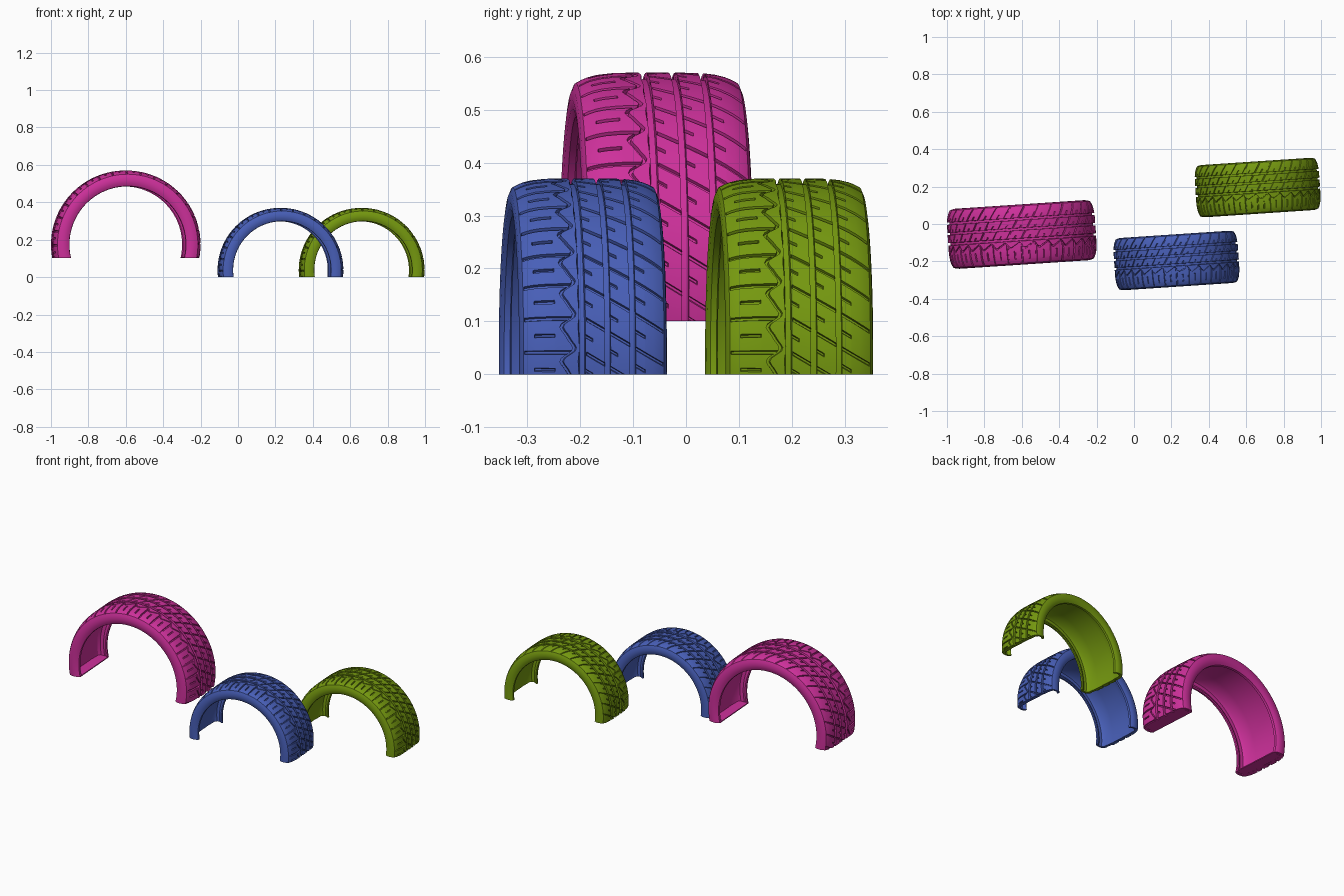
import bpy, bmesh, math

cube = bpy.data.objects.get("Cube")
if cube:
    bpy.data.objects.remove(cube, do_unlink=True)

YAW = math.radians(3.8)
PITCHES = 32            # tread pattern repeats around a full tyre
SLANT = 0.25            # how far the cross cuts lean, radians per half width
WAVE_U, WAVE_AMP = -0.36, 0.08

# Tread layout across the width, from -1 to 1: (centre, half width, depth)
GROOVES = [(WAVE_U, 0.018, 0.02), (-0.165, 0.035, 0.032),
           (0.18, 0.035, 0.032), (0.52, 0.035, 0.032)]
LONG_CUTS = [(-0.93, -0.38), (-0.10, 0.14), (0.22, 0.48), (0.56, 0.93)]
SHORT_CUTS = [(-0.8, -0.54), (-0.12, -0.03), (0.22, 0.31), (0.56, 0.68)]
CUT_DEPTH = 0.018
# Rows in one pitch: (position, cut kind)
ROWS = [(0, ""), (0.025, "L"), (0.09, "L"), (0.115, ""), (0.21, ""), (0.3, ""), (0.4, ""),
        (0.5, ""), (0.525, "S"), (0.58, "S"), (0.605, ""), (0.7, ""), (0.8, ""), (0.9, "")]
# Sidewall, bead and inner lining of one side: (width, radius)
SIDE = [(0.985, 0.915), (1, 0.87), (0.985, 0.825), (0.94, 0.79), (0.86, 0.785),
        (0.84, 0.8), (0.92, 0.85), (0.91, 0.9), (0.82, 0.925), (0.4, 0.938)]


def make_material(name, rgb):
    mat = bpy.data.materials.new(name)
    mat.use_nodes = True
    mat.diffuse_color = (*rgb, 1)
    bsdf = next(n for n in mat.node_tree.nodes if n.type == "BSDF_PRINCIPLED")
    bsdf.inputs["Base Color"].default_value = (*rgb, 1)
    bsdf.inputs["Roughness"].default_value = 0.6
    return mat


def tread_columns():
    """Widths at which the tread needs an edge."""
    us = {-0.95, -0.7, -0.5, 0, 0.4, 0.8, 0.87, 0.95, -0.87}
    for c, h, _ in GROOVES:
        us |= {c - h - 0.012, c - h, c + h, c + h + 0.012}
    for a, b in LONG_CUTS + SHORT_CUTS:
        us |= {a - 0.01, a, b, b + 0.01}
    return sorted({round(u, 4) for u in us})


def tread_depth(u, kind):
    depth = max([d for c, h, d in GROOVES if abs(u - c) <= h + 1e-4], default=0)
    cuts = {"L": LONG_CUTS, "S": SHORT_CUTS}.get(kind, [])
    if any(a - 1e-4 <= u <= b + 1e-4 for a, b in cuts):
        depth = max(depth, CUT_DEPTH)
    return depth


def wave_shift(u, t):
    fade = min(1, max(0, (0.16 - abs(u - WAVE_U)) / 0.12))
    return WAVE_AMP * fade * (math.sin(math.tau * t) + 0.25 * math.sin(2 * math.tau * t))


def cross_section(t, kind):
    """Closed loop of (width, radius): tread, one side, lining, other side."""
    tread = []
    for u in tread_columns():
        radius = 1 - 0.065 * abs(u) ** 5 - tread_depth(u, kind)
        tread.append((u + wave_shift(u, t), radius, u))
    right = [(u, r, u) for u, r in SIDE]
    left = [(-u, r, -u) for u, r in reversed(SIDE)]
    return tread + right + left


def make_tyre(name, mat, centre, radius, half_width, cut_z):
    bm = bmesh.new()
    rings = []
    for i in range(PITCHES):
        for t, kind in ROWS:
            ring = []
            for y, r, u in cross_section(t, kind):
                ang = math.tau * (i + t) / PITCHES - SLANT * max(0, u + 0.13)
                ring.append(bm.verts.new((radius * r * math.cos(ang), half_width * y,
                                          radius * r * math.sin(ang))))
            rings.append(ring)
    for j, ring in enumerate(rings):
        after = rings[(j + 1) % len(rings)]
        for k in range(len(ring)):
            n = (k + 1) % len(ring)
            bm.faces.new((ring[k], ring[n], after[n], after[k]))

    # Slice off the lower part and close the cut ends
    cut = bmesh.ops.bisect_plane(
        bm, geom=bm.verts[:] + bm.edges[:] + bm.faces[:], dist=1e-6,
        plane_co=(0, 0, cut_z), plane_no=(0, 0, 1), clear_inner=True)
    edges = [e for e in cut["geom_cut"] if isinstance(e, bmesh.types.BMEdge) and e.is_boundary]
    bmesh.ops.holes_fill(bm, edges=edges, sides=0)
    bmesh.ops.recalc_face_normals(bm, faces=bm.faces[:])

    mesh = bpy.data.meshes.new(name)
    bm.to_mesh(mesh)
    bm.free()
    mesh.materials.append(mat)
    obj = bpy.data.objects.new(name, mesh)
    bpy.context.collection.objects.link(obj)
    obj.location = centre
    obj.rotation_euler.z = YAW
    bpy.ops.object.select_all(action="DESELECT")
    obj.select_set(True)
    bpy.context.view_layer.objects.active = obj
    bpy.ops.object.shade_smooth_by_angle(angle=math.radians(30))
    return obj


def make_foot_plate(name, mat, tyre, side, radius, half_width, cut_z):
    """Thin plate closing the hollow of a cut end."""
    inner, outer = [math.sqrt((radius * r) ** 2 - cut_z ** 2) for r in (0.787, 0.945)]
    thick = 0.006
    bpy.ops.mesh.primitive_cube_add(size=1)
    plate = bpy.context.object
    plate.name = name
    plate.scale = (outer - inner, 1.76 * half_width, thick)
    plate.location = (side * (inner + outer) / 2, 0, cut_z + thick / 2 + 0.0005)
    plate.parent = tyre
    plate.data.materials.append(mat)


pink = make_material("magenta rubber", (0.62, 0.03, 0.33))
blue = make_material("blue rubber", (0.065, 0.115, 0.48))
green = make_material("olive green rubber", (0.18, 0.32, 0.005))

# Large tyre, with closed ends
big_radius, big_width, big_cut = 0.396, 0.161, -0.073
big = make_tyre("large_half_tyre", pink, (-0.6, -0.056, 0.174), big_radius, big_width, big_cut)
for side, label in ((1, "left"), (-1, "right")):
    make_foot_plate("foot_plate_" + label, pink, big, side, big_radius, big_width, big_cut)

# Two smaller tyres standing on the ground
make_tyre("front_half_tyre", blue, (0.227, -0.195, 0.037), 0.333, 0.14, -0.037)
make_tyre("back_half_tyre", green, (0.661, 0.195, 0.037), 0.333, 0.14, -0.037)
